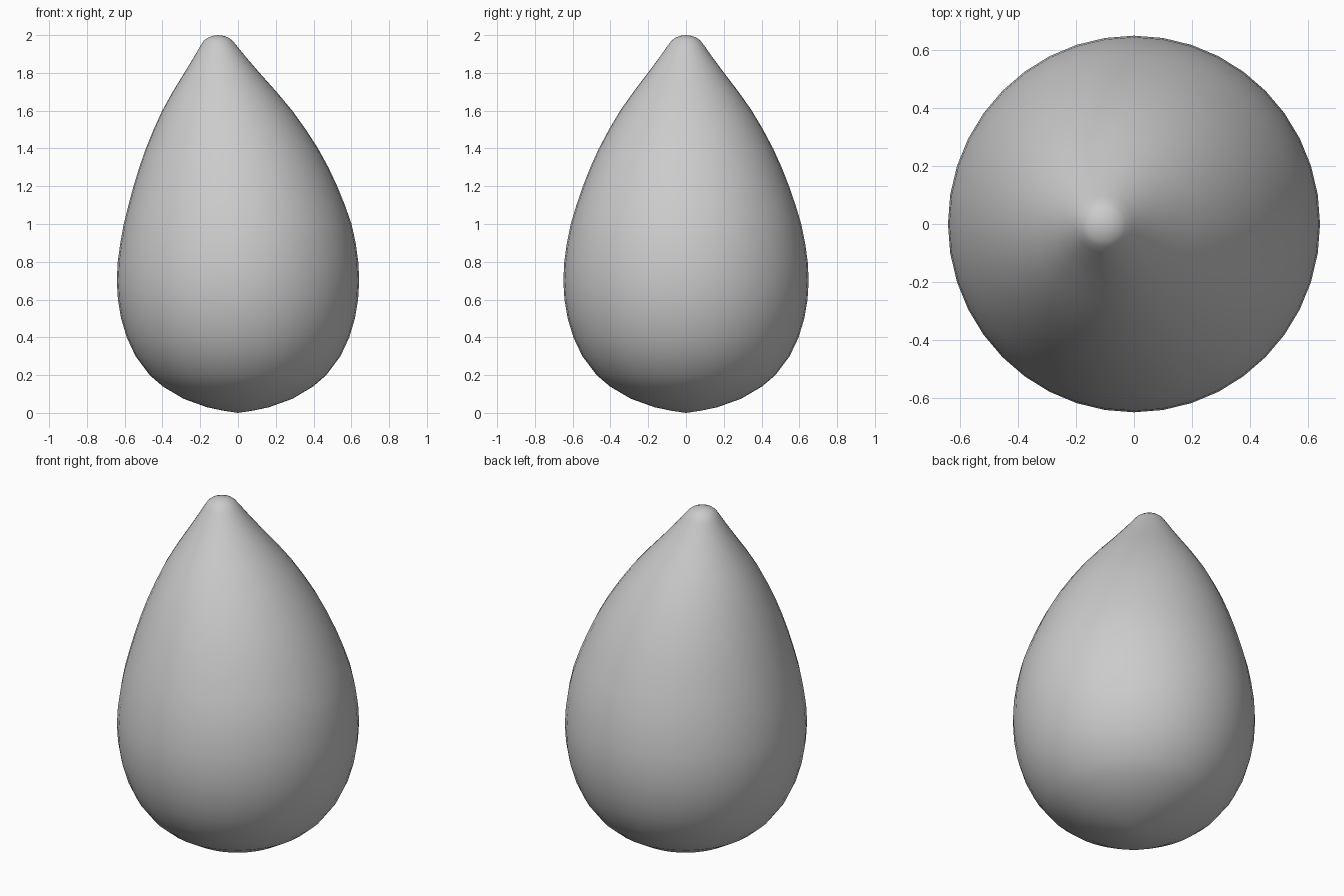
import bpy, bmesh, math

if "Cube" in bpy.data.objects:
    bpy.data.objects.remove(bpy.data.objects["Cube"])

# Profile rings: height, radius, sideways shift of the ring centre
PROFILE = [
    (0.012, 0.08, 0), (0.03, 0.165, 0), (0.075, 0.29, 0), (0.14, 0.40, 0),
    (0.20, 0.47, 0), (0.30, 0.545, 0), (0.40, 0.592, 0), (0.50, 0.622, 0),
    (0.60, 0.639, 0), (0.70, 0.645, 0), (0.80, 0.640, 0), (0.90, 0.626, 0),
    (1.00, 0.606, -0.002), (1.10, 0.576, -0.007), (1.20, 0.542, -0.014),
    (1.30, 0.503, -0.022), (1.40, 0.458, -0.032), (1.50, 0.405, -0.044),
    (1.60, 0.346, -0.057), (1.70, 0.276, -0.071), (1.80, 0.200, -0.085),
    (1.88, 0.141, -0.095), (1.94, 0.099, -0.102), (1.97, 0.077, -0.105),
    (1.985, 0.058, -0.105), (1.996, 0.03, -0.105),
]
SEGMENTS = 40
RX, RY = 0.995, 1.007  # slightly wider front to back

bm = bmesh.new()

# Stacked rings of the teardrop
rings = []
for z, r, shift in PROFILE:
    rings.append([bm.verts.new((shift + r * RX * math.cos(a), r * RY * math.sin(a), z))
                  for a in (2 * math.pi * i / SEGMENTS for i in range(SEGMENTS))])
for low, high in zip(rings, rings[1:]):
    for i in range(SEGMENTS):
        j = (i + 1) % SEGMENTS
        bm.faces.new((low[i], low[j], high[j], high[i]))

# Bottom and tip poles
bottom = bm.verts.new((0, 0, 0.0))
tip = bm.verts.new((-0.105, 0, 2.0))
for i in range(SEGMENTS):
    j = (i + 1) % SEGMENTS
    bm.faces.new((bottom, rings[0][j], rings[0][i]))
    bm.faces.new((tip, rings[-1][i], rings[-1][j]))

bmesh.ops.recalc_face_normals(bm, faces=bm.faces)
mesh = bpy.data.meshes.new("teardrop_body")
bm.to_mesh(mesh)
bm.free()
for p in mesh.polygons:
    p.use_smooth = True
body = bpy.data.objects.new("teardrop_body", mesh)
bpy.context.collection.objects.link(body)
